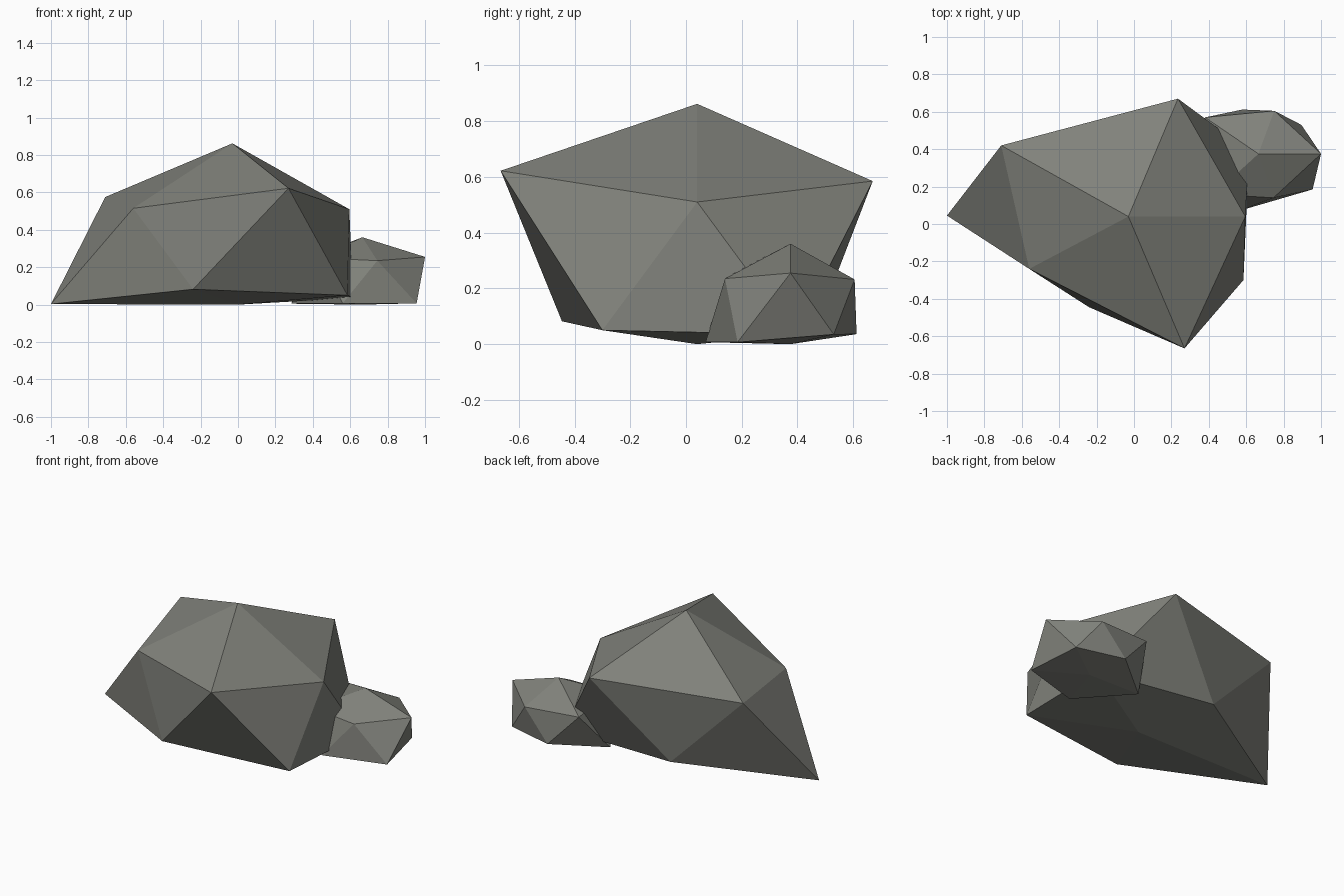
import bpy, bmesh

if "Cube" in bpy.data.objects:
    bpy.data.objects.remove(bpy.data.objects["Cube"])

stone = bpy.data.materials.new("grey stone")
stone.diffuse_color = (0.22, 0.225, 0.2, 1)
stone.use_nodes = True
stone.node_tree.nodes["Principled BSDF"].inputs["Base Color"].default_value = stone.diffuse_color


def rock(name, top, upper, lower, bottom):
    """Faceted boulder: a distorted icosahedron made of two five-point rings and two poles.
    Lower ring point i sits between upper ring points i and i + 1."""
    bm = bmesh.new()
    t, b = bm.verts.new(top), bm.verts.new(bottom)
    u = [bm.verts.new(p) for p in upper]
    l = [bm.verts.new(p) for p in lower]
    for i in range(5):
        j = (i + 1) % 5
        bm.faces.new((t, u[i], u[j]))
        bm.faces.new((u[i], l[i], u[j]))
        bm.faces.new((u[j], l[i], l[j]))
        bm.faces.new((b, l[j], l[i]))
    bmesh.ops.recalc_face_normals(bm, faces=bm.faces)
    mesh = bpy.data.meshes.new(name)
    bm.to_mesh(mesh)
    bm.free()
    mesh.materials.append(stone)
    obj = bpy.data.objects.new(name, mesh)
    bpy.context.collection.objects.link(obj)
    return obj


# Main boulder
rock("large_rock",
     (-0.03, 0.04, 0.862),
     [(0.595, 0.04, 0.51), (0.235, 0.67, 0.585), (-0.71, 0.42, 0.575),
      (-0.56, -0.24, 0.515), (0.27, -0.665, 0.622)],
     [(0.615, 0.39, 0.035), (-0.22, 0.475, 0.08), (-1.0, 0.045, 0.003),
      (-0.24, -0.445, 0.082), (0.585, -0.30, 0.05)],
     (0.0, 0.04, 0.0))

# Small stone leaning against its back right side
rock("small_rock",
     (0.665, 0.375, 0.36),
     [(1.0, 0.375, 0.255), (0.75, 0.605, 0.232), (0.38, 0.57, 0.25),
      (0.43, 0.16, 0.25), (0.745, 0.14, 0.235)],
     [(0.895, 0.53, 0.035), (0.58, 0.612, 0.036), (0.285, 0.38, 0.005),
      (0.56, 0.07, 0.007), (0.955, 0.185, 0.007)],
     (0.66, 0.375, 0.0))
